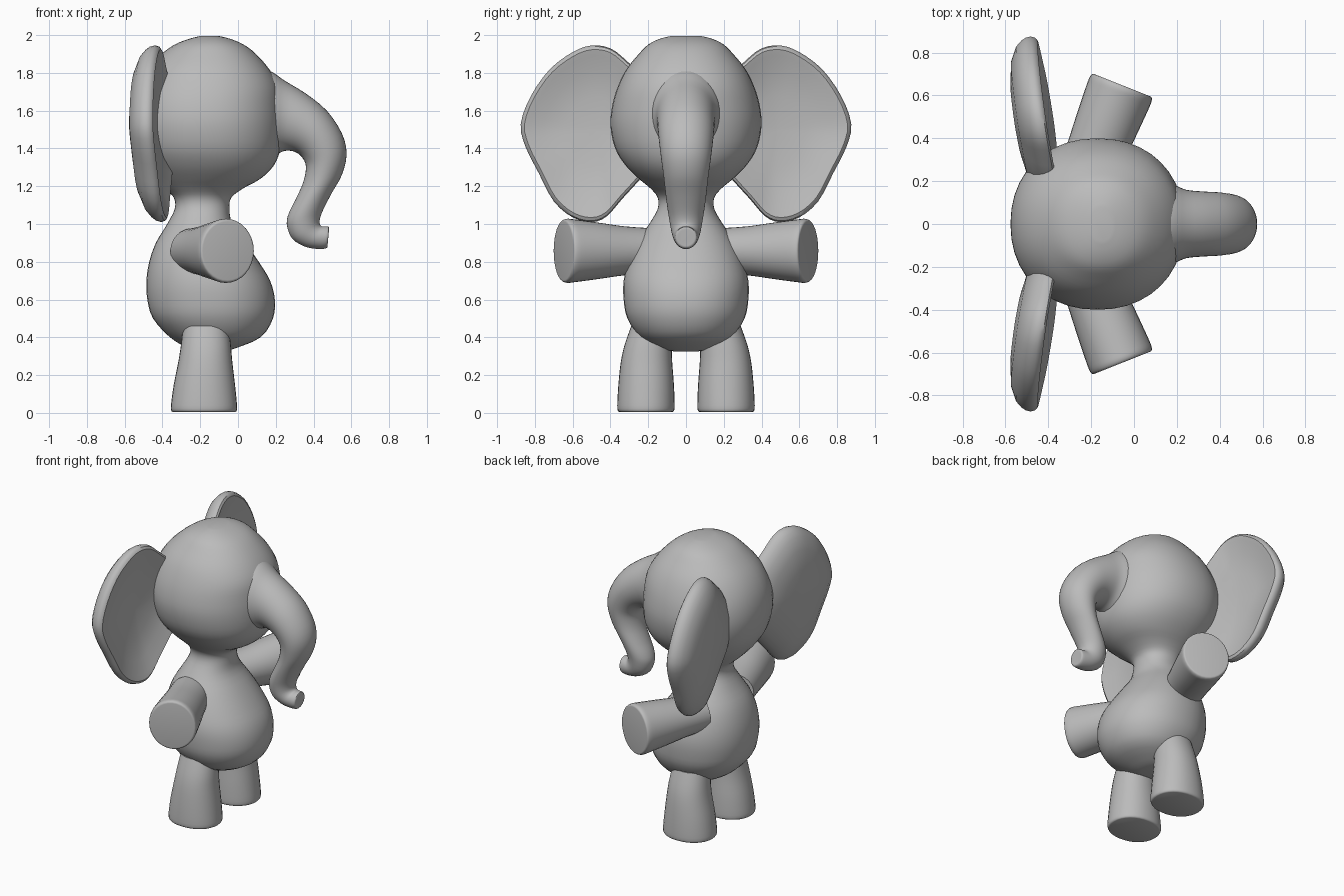
import bpy, bmesh, math
from mathutils import Vector, Matrix

if "Cube" in bpy.data.objects:
    bpy.data.objects.remove(bpy.data.objects["Cube"])

grey = bpy.data.materials.new("plain grey")
grey.use_nodes = True
COLOUR = (0.5, 0.5, 0.5, 1)
grey.diffuse_color = COLOUR
grey.node_tree.nodes["Principled BSDF"].inputs["Base Color"].default_value = COLOUR


def spline(items, steps, closed=False):
    """Catmull-Rom through a list of equal-length vectors."""
    n = len(items)
    pick = (lambda i: items[i % n]) if closed else (lambda i: items[min(max(i, 0), n - 1)])
    out = []
    for i in range(n if closed else n - 1):
        a, b, c, d = (pick(i + k) for k in (-1, 0, 1, 2))
        for s in range(steps):
            t = s / steps
            out.append(b + (c - a) * (t / 2) + (2 * a - 5 * b + 4 * c - d) * (t * t / 2)
                       + (3 * b - a - 3 * c + d) * (t ** 3 / 2))
    return out if closed else out + [items[-1]]


def skin(name, loops, side=1):
    """Join a row of point loops into a closed, smooth part."""
    bm = bmesh.new()
    rows = [[bm.verts.new((p[0], p[1] * side, p[2])) for p in loop] for loop in loops]
    n = len(rows[0])
    for a, b in zip(rows, rows[1:]):
        for i in range(n):
            j = (i + 1) % n
            bm.faces.new((a[i], a[j], b[j], b[i]))
    bm.faces.new(rows[0])
    bm.faces.new(rows[-1])
    bmesh.ops.recalc_face_normals(bm, faces=bm.faces)
    mesh = bpy.data.meshes.new(name)
    bm.to_mesh(mesh)
    bm.free()
    mesh.materials.append(grey)
    obj = bpy.data.objects.new(name, mesh)
    bpy.context.collection.objects.link(obj)
    bpy.ops.object.select_all(action='DESELECT')
    obj.select_set(True)
    bpy.context.view_layer.objects.active = obj
    bpy.ops.object.shade_smooth_by_angle(angle=math.radians(40))
    return obj


def loft(name, rings, side=1, power=2.0, sides=40, steps=3):
    """Each ring is a centre and two half axes."""
    packed = spline([Vector((*c, *u, *v)) for c, u, v in rings], steps)
    loops = []
    for r in packed:
        c, u, v = Vector(r[0:3]), Vector(r[3:6]), Vector(r[6:9])
        loop = []
        for i in range(sides):
            a = math.tau * i / sides
            ca, sa = math.cos(a), math.sin(a)
            loop.append(c + u * math.copysign(abs(ca) ** (2 / power), ca)
                        + v * math.copysign(abs(sa) ** (2 / power), sa))
        loops.append(loop)
    return skin(name, loops, side)


def span(x1, z1, x2, z2, half_width):
    """Ring across the middle plane between two outline points."""
    return (((x1 + x2) / 2, 0, (z1 + z2) / 2), ((x2 - x1) / 2, 0, (z2 - z1) / 2),
            (0, half_width, 0))


# Belly, neck and head as one flowing form: height, back, front, half width
torso = [(.325, -.2, -.08, .06), (.34, -.26, -.02, .13), (.4, -.36, .12, .24),
         (.5, -.45, .185, .31), (.6, -.48, .195, .33), (.7, -.485, .17, .33),
         (.8, -.47, .11, .305), (.9, -.435, .04, .26), (1.0, -.375, -.03, .195),
         (1.08, -.335, -.045, .15), (1.14, -.34, -.035, .15), (1.19, -.39, .03, .19),
         (1.24, -.44, .12, .25), (1.31, -.5, .19, .32), (1.4, -.55, .225, .375),
         (1.52, -.575, .235, .4), (1.63, -.57, .23, .39), (1.73, -.54, .215, .36),
         (1.82, -.485, .165, .315), (1.9, -.405, .095, .25), (1.95, -.335, .03, .2),
         (1.98, -.26, -.04, .14), (1.995, -.2, -.1, .08)]
loft("body_and_head", [span(b, z, f, z, w) for z, b, f, w in torso], power=2.15)

# Curling trunk: lower outline point, upper outline point, half width
trunk = [(.1, 1.3, .1, 1.84, .2), (.18, 1.35, .18, 1.805, .185),
         (.235, 1.383, .25, 1.757, .16), (.275, 1.388, .36, 1.69, .152),
         (.315, 1.375, .47, 1.6, .148), (.345, 1.345, .55, 1.48, .14),
         (.36, 1.3, .575, 1.37, .13), (.345, 1.22, .55, 1.26, .117),
         (.305, 1.13, .5, 1.17, .107), (.27, 1.06, .458, 1.09, .097),
         (.258, 1.0, .437, 1.04, .088), (.285, .925, .432, 1.005, .078),
         (.35, .882, .443, .988, .068), (.42, .868, .462, .988, .062),
         (.468, .872, .48, .985, .056), (.474, .89, .482, .97, .042)]
loft("trunk", [span(*r) for r in trunk])

# Ear outline (y, z); its hidden inner edge sits inside the head
outline = [(.31, 1.86), (.4, 1.93), (.5, 1.945), (.6, 1.91), (.72, 1.82), (.82, 1.68),
           (.875, 1.53), (.85, 1.41), (.78, 1.27), (.7, 1.12), (.6, 1.035), (.5, 1.01),
           (.42, 1.04), (.34, 1.13), (.24, 1.24), (.14, 1.36), (.1, 1.55), (.19, 1.74)]
# Ear section: scale towards the middle and depth, dished front to domed back
section = [(.02, -.04), (.4, -.035), (.7, -.012), (.88, .015), (.95, .024), (.985, .015),
           (1, -.005), (.985, -.03), (.95, -.052), (.88, -.08), (.7, -.115), (.4, -.135),
           (.02, -.14)]
middle = Vector((.48, 1.5))
rim = spline([Vector(p) for p in outline], 3, closed=True)


def ear_loop(scale, depth):
    loop = []
    for p in rim:
        y, z = middle + (p - middle) * scale
        loop.append((-.39 - .15 * (y - .3) - .04 * (z - 1.5) + depth, y, z))
    return loop


# Arms: distance along the axis, radius across, radius in height
arm = [(0, .13, .12), (.15, .138, .13), (.3, .148, .15), (.43, .155, .166),
       (.47, .155, .17), (.488, .15, .164), (.492, .14, .154)]
axis, across = Vector((.37, .93, 0)), Vector((.93, -.37, 0))
shoulder = Vector((-.237, .19, .858))

# Legs: height, centre x, centre y, radius in x, radius in y
leg = [(.005, -.18, .212, .165, .14), (.012, -.18, .212, .173, .149),
       (.04, -.18, .212, .175, .152), (.15, -.178, .211, .162, .147),
       (.27, -.173, .209, .143, .136), (.36, -.17, .2, .132, .125),
       (.46, -.17, .18, .12, .11)]

for label, side in (("front", -1), ("back", 1)):
    skin(label + "_ear", [ear_loop(*s) for s in section], side)
    loft(label + "_arm", [(shoulder + axis * d, across * r, (0, 0, h)) for d, r, h in arm],
         side, sides=32)
    loft(label + "_leg", [((x, y, z), (rx, 0, 0), (0, ry, 0)) for z, x, y, rx, ry in leg],
         side, power=2.15, sides=32)
